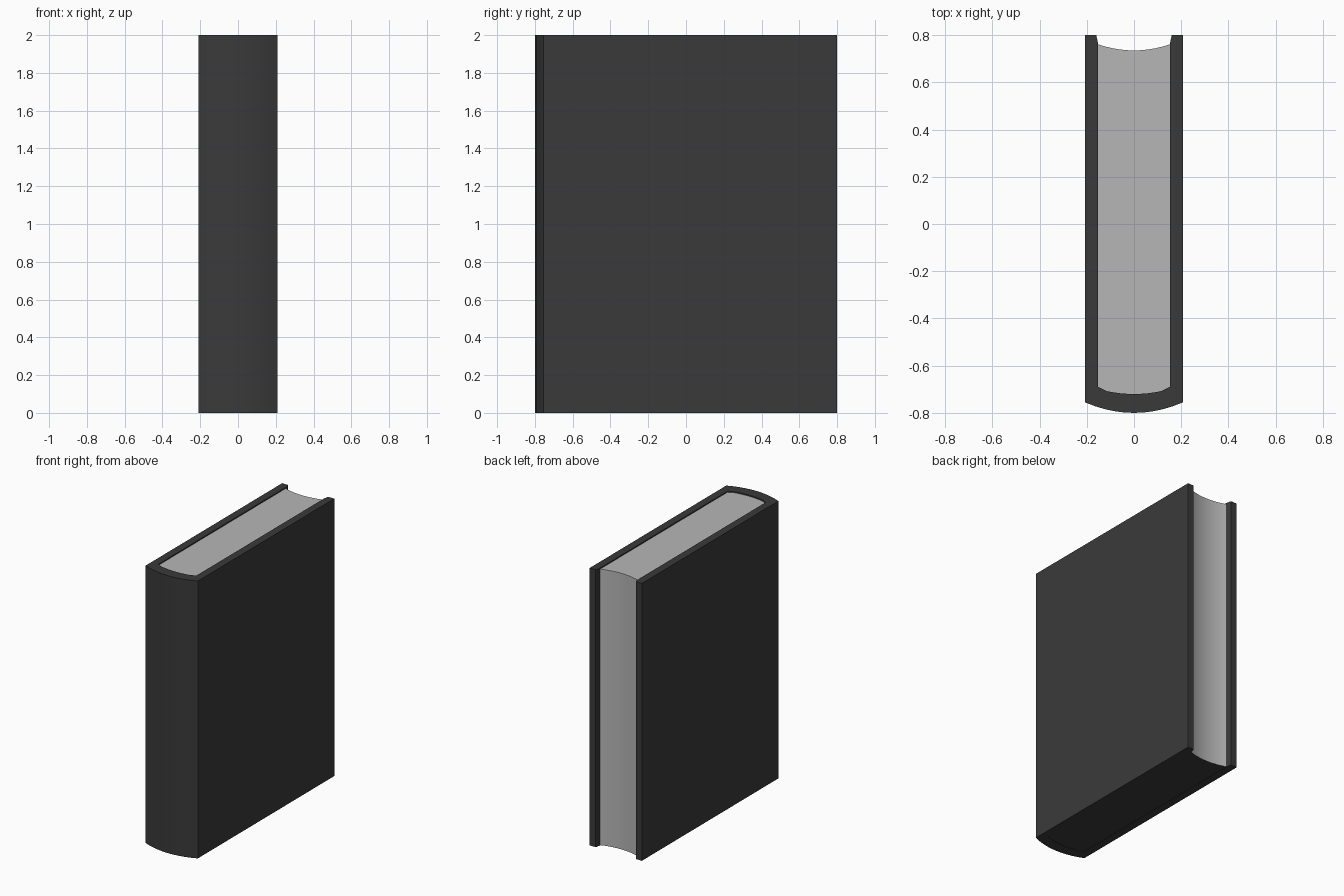
import bpy, bmesh

if "Cube" in bpy.data.objects:
    bpy.data.objects.remove(bpy.data.objects["Cube"])


def material(name, v):
    m = bpy.data.materials.new(name)
    m.diffuse_color = (v, v, v, 1)
    m.use_nodes = True
    m.node_tree.nodes["Principled BSDF"].inputs["Base Color"].default_value = m.diffuse_color
    return m


dark = material("charcoal cover", 0.042)
paper = material("grey paper", 0.47)


def arc(half, mid, end, n=10):
    """Shallow parabola across x from -half to half."""
    return [(half * t, mid + (end - mid) * t * t)
            for t in (2 * i / n - 1 for i in range(n + 1))]


def prism(name, outline, z0, z1, mats, bottom_slot=0):
    """Extrude a plan outline upwards into a closed solid."""
    bm = bmesh.new()
    base = bm.faces.new([bm.verts.new((x, y, z0)) for x, y in outline])
    top = bmesh.ops.extrude_face_region(bm, geom=[base], use_keep_orig=True)["geom"]
    for v in top:
        if isinstance(v, bmesh.types.BMVert):
            v.co.z = z1
    bmesh.ops.recalc_face_normals(bm, faces=bm.faces)
    for f in bm.faces:
        if f.normal.z < -0.9:
            f.material_index = bottom_slot
    me = bpy.data.meshes.new(name)
    bm.to_mesh(me)
    bm.free()
    for m in mats:
        me.materials.append(m)
    ob = bpy.data.objects.new(name, me)
    bpy.context.collection.objects.link(ob)
    bpy.ops.object.select_all(action='DESELECT')
    ob.select_set(True)
    bpy.context.view_layer.objects.active = ob
    bpy.ops.object.shade_smooth_by_angle(angle=0.5)
    return ob


# Hard cover: rounded spine and two boards as one U-shaped wrap
spine_outer = arc(0.208, -0.80, -0.755)
spine_inner = [(0.152, -0.69)] + arc(0.115, -0.72, -0.708, 8)[::-1] + [(-0.152, -0.69)]
cover = (spine_outer + [(0.208, 0.80), (0.16, 0.80), (0.152, 0.765)]
         + spine_inner + [(-0.152, 0.765), (-0.16, 0.80), (-0.208, 0.80)])
prism("book_cover", cover, 0, 2, [dark])

# Page block: hollow fore edge, tucked slightly into the cover, dark underside
pages = ([(-0.155, -0.69)] + arc(0.117, -0.723, -0.711, 8) + [(0.155, -0.69)]
         + arc(0.155, 0.735, 0.762)[::-1])
prism("page_block", pages, 0.002, 1.992, [paper, dark], bottom_slot=1)
